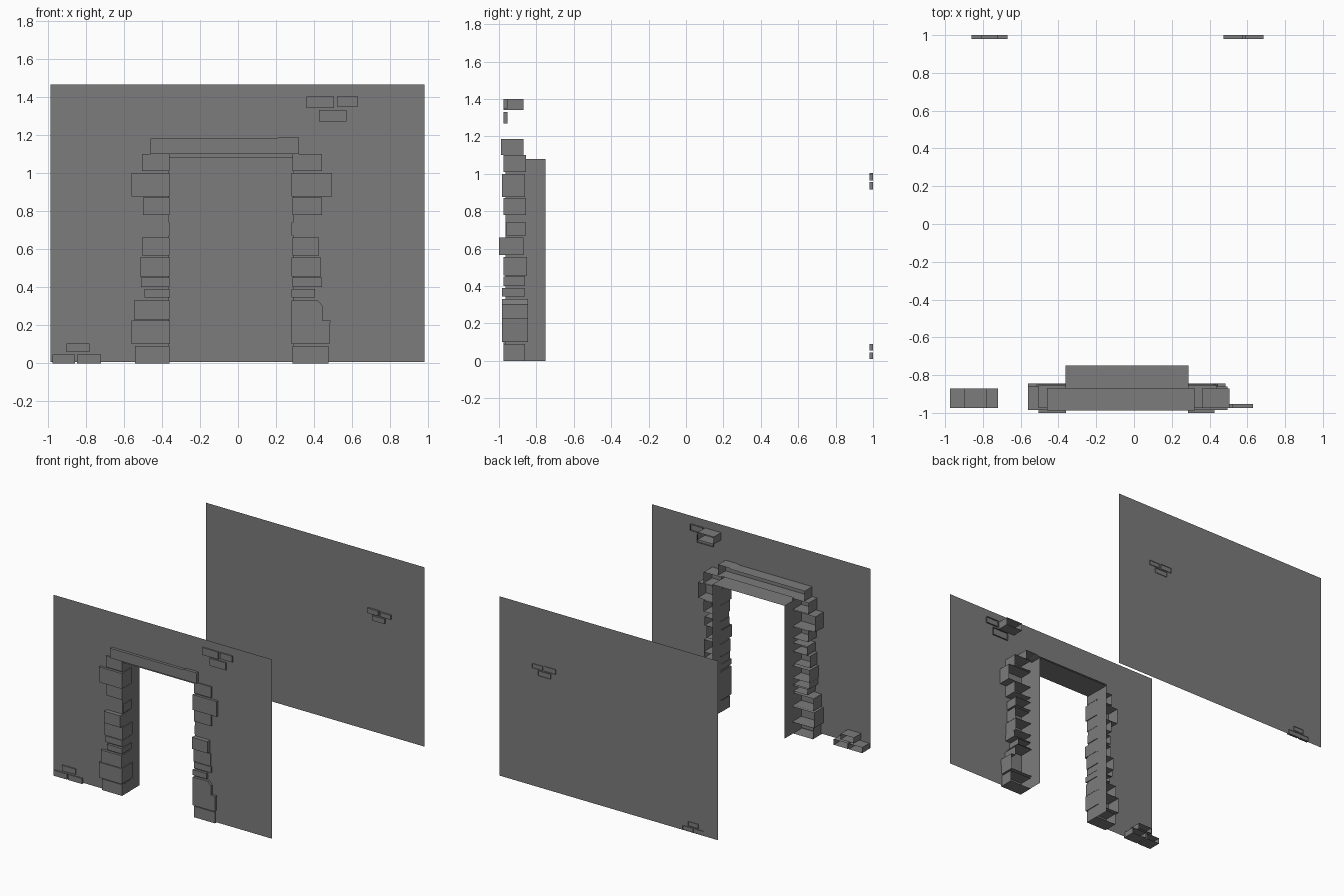
import bpy
import bmesh

cube = bpy.data.objects.get("Cube")
if cube:
    bpy.data.objects.remove(cube)

# One stone grey for everything
GREY = (0.2, 0.2, 0.2, 1)
stone_grey = bpy.data.materials.new("stone_grey")
stone_grey.use_nodes = True
stone_grey.diffuse_color = GREY
stone_grey.node_tree.nodes["Principled BSDF"].inputs["Base Color"].default_value = GREY

FRONT, BACK = -0.965, 0.995          # depth of the two wall sheets
LEFT_X, RIGHT_X = -0.985, 0.98       # wall ends
BASE, TOP = 0.007, 1.465
JAMB_A, JAMB_B, HEAD = -0.362, 0.288, 1.08   # doorway opening


def finish(name, bm):
    """Turn a bmesh into a named object in the scene."""
    mesh = bpy.data.meshes.new(name)
    bm.to_mesh(mesh)
    bm.free()
    mesh.materials.append(stone_grey)
    obj = bpy.data.objects.new(name, mesh)
    bpy.context.collection.objects.link(obj)
    return obj


def sheet(name, outline, y):
    """Flat panel facing the front, from a counter-clockwise (x, z) outline."""
    bm = bmesh.new()
    bm.faces.new([bm.verts.new((x, y, z)) for x, z in outline])
    return finish(name, bm)


def skirt(bm, outline, y0, y1, closed=True):
    """Side faces joining an outline at y0 to the same outline at y1."""
    near = [bm.verts.new((x, y0, z)) for x, z in outline]
    far = [bm.verts.new((x, y1, z)) for x, z in outline]
    count = len(outline)
    for i in range(count if closed else count - 1):
        j = (i + 1) % count
        bm.faces.new((near[j], near[i], far[i], far[j]))
    return near


def shell(name, outline, y0, y1):
    """Stone with a front face and sides, left open at the back."""
    bm = bmesh.new()
    bm.faces.new(skirt(bm, outline, y0, y1))
    return finish(name, bm)


def rect(x0, x1, z0, z1):
    return [(x0, z0), (x1, z0), (x1, z1), (x0, z1)]


# Walls: the front one is cut by the doorway
sheet("back_wall", rect(LEFT_X, RIGHT_X, BASE, TOP), BACK)
sheet("front_wall", [
    (LEFT_X, BASE), (JAMB_A, BASE), (JAMB_A, HEAD), (JAMB_B, HEAD),
    (JAMB_B, BASE), (RIGHT_X, BASE), (RIGHT_X, TOP), (LEFT_X, TOP)], FRONT)

# Doorway lining: two jambs and a head
bm = bmesh.new()
skirt(bm, [(JAMB_A, 0), (JAMB_A, HEAD), (JAMB_B, HEAD), (JAMB_B, 0)],
      FRONT, -0.75, closed=False)
finish("doorway_lining", bm)

# Quoin courses: bottom, top, outer x on each side, front y, back y
courses = [
    (0, .09, -.54, .475, -.975, -.86),
    (.1, .225, -.56, .485, -.985, -.845),
    (.23, .33, -.545, .44, -.985, -.86),
    (.345, .39, -.49, .405, -.985, -.86),
    (.4, .45, -.51, .44, -.975, -.86),
    (.455, .555, -.515, .435, -.977, -.85),
    (.565, .66, -.505, .425, -1, -.87),
    (.67, .74, -.49, .43, -.962, -.855),
    (.78, .87, -.5, .44, -.975, -.855),
    (.875, 1, -.56, .495, -.985, -.86),
    (1.01, 1.1, -.505, .44, -.975, -.855),
]
for i, (z0, z1, outer_a, outer_b, y0, y1) in enumerate(courses):
    lip = 0.002 + 0.004 * (i % 2)
    shell(f"right_quoin_{i}", rect(outer_a, JAMB_A + lip, z0, z1), y0, y1)
    if i == 1:
        # tall stepped stone spanning two courses
        shell("left_stepped_quoin", [
            (JAMB_B - lip, z0), (outer_b - .005, z0), (outer_b, z1),
            (.445, z1), (.445, .3), (.42, .33), (JAMB_B - lip, .33)], y0, y1)
    elif i != 2:
        shell(f"left_quoin_{i}", rect(JAMB_B - lip, outer_b, z0, z1), y0, y1)

# Lintel with a slightly raised end
shell("lintel", [(-.46, 1.1), (.32, 1.1), (.32, 1.187), (.22, 1.187),
                 (.195, 1.18), (-.46, 1.18)], -.988, -.868)

# Loose facing stones on the front wall
for i, (area, depth) in enumerate([
        ((.36, .505, 1.34, 1.4), -.87),
        ((.52, .63, 1.35, 1.4), -.954),
        ((.425, .57, 1.27, 1.33), -.954),
        ((-.975, -.855, 0, .045), -.87),
        ((-.845, -.72, 0, .045), -.87),
        ((-.9, -.78, .06, .105), -.87)]):
    shell(f"front_facing_stone_{i}", rect(*area), -.975, depth)

# Loose facing stones on the back wall
for i, area in enumerate([
        (.475, .575, .965, 1.005),
        (.59, .685, .965, 1),
        (.52, .63, .915, .955),
        (-.86, -.775, .01, .045),
        (-.765, -.67, .01, .045),
        (-.81, -.72, .055, .09)]):
    shell(f"back_facing_stone_{i}", rect(*area), .98, 1)
